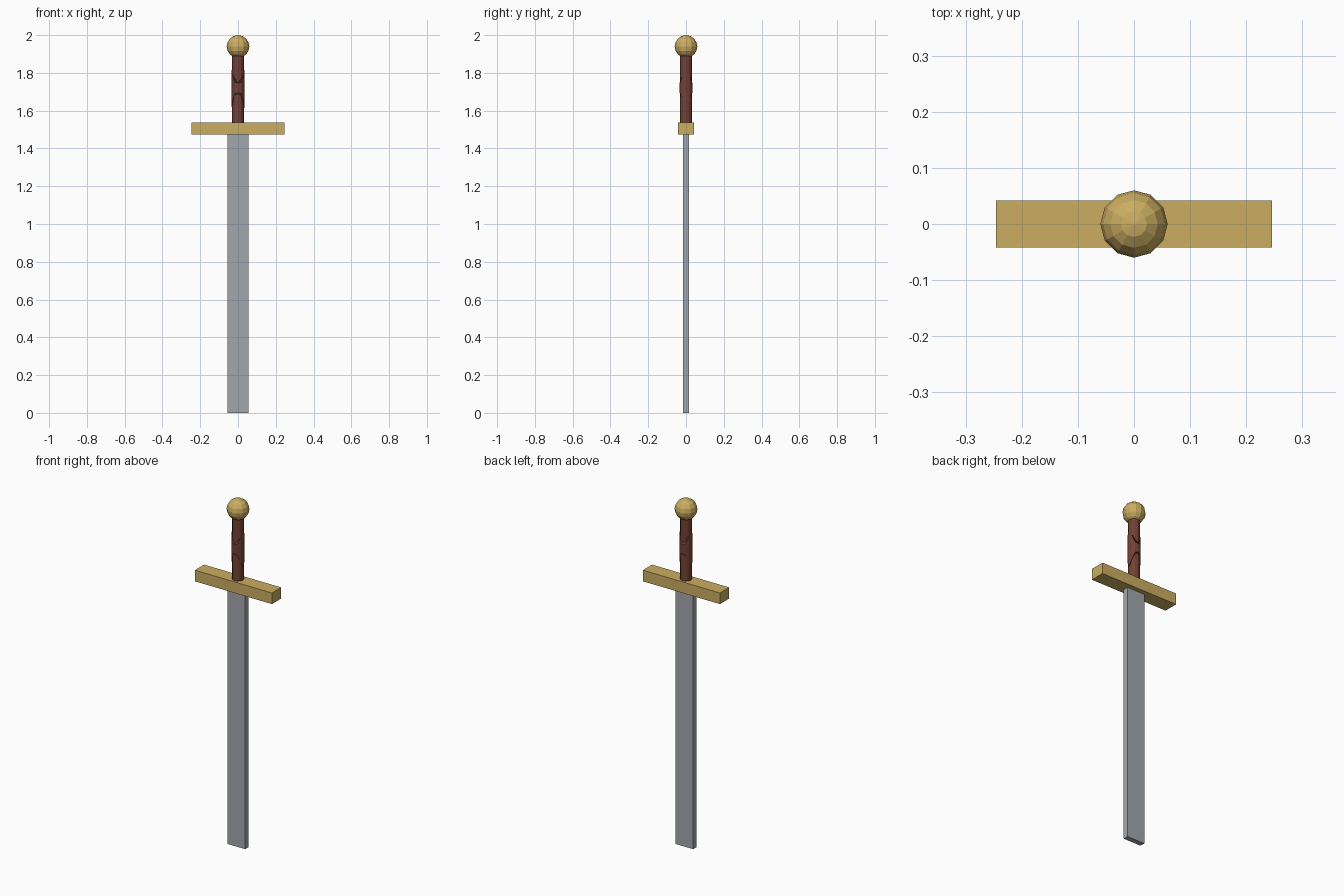
import bpy
import math

cube = bpy.data.objects.get("Cube")
if cube:
    bpy.data.objects.remove(cube, do_unlink=True)


def make_material(name, rgb):
    mat = bpy.data.materials.new(name)
    mat.use_nodes = True
    mat.diffuse_color = (*rgb, 1)
    mat.node_tree.nodes["Principled BSDF"].inputs["Base Color"].default_value = (*rgb, 1)
    return mat


steel = make_material("steel grey", (0.37, 0.39, 0.41))
gold = make_material("brass gold", (0.60, 0.42, 0.12))
leather = make_material("leather brown", (0.17, 0.053, 0.034))


def finish(name, mat):
    obj = bpy.context.object
    obj.name = name
    obj.data.materials.append(mat)
    return obj


def box(name, mat, width, depth, bottom, top):
    bpy.ops.mesh.primitive_cube_add(size=1, location=(0, 0, (bottom + top) / 2))
    obj = finish(name, mat)
    obj.scale = (width, depth, top - bottom)
    bpy.ops.object.transform_apply(location=False, rotation=False, scale=True)
    return obj


def rod(name, mat, radius, bottom, top, sides=12):
    bpy.ops.mesh.primitive_cylinder_add(vertices=sides, radius=radius, depth=top - bottom,
                                        location=(0, 0, (bottom + top) / 2))
    return finish(name, mat)


# Blade and crossguard
box("blade", steel, 0.112, 0.03, 0, 1.475)
box("crossguard", gold, 0.492, 0.084, 1.473, 1.537)

# Grip
rod("grip", leather, 0.031, 1.53, 1.92)

# Thin wrap, tall at the sides and narrow at the front and back
wrap = rod("grip_wrap", leather, 0.035, 1.61, 1.83)
for v in wrap.data.vertices:
    side = (v.co.x / 0.035) ** 4
    v.co.z = math.copysign(0.025 + 0.085 * side, v.co.z)

# Round faceted pommel
bpy.ops.mesh.primitive_uv_sphere_add(segments=12, ring_count=8, radius=0.06,
                                     location=(0, 0, 1.94))
finish("pommel", gold)
